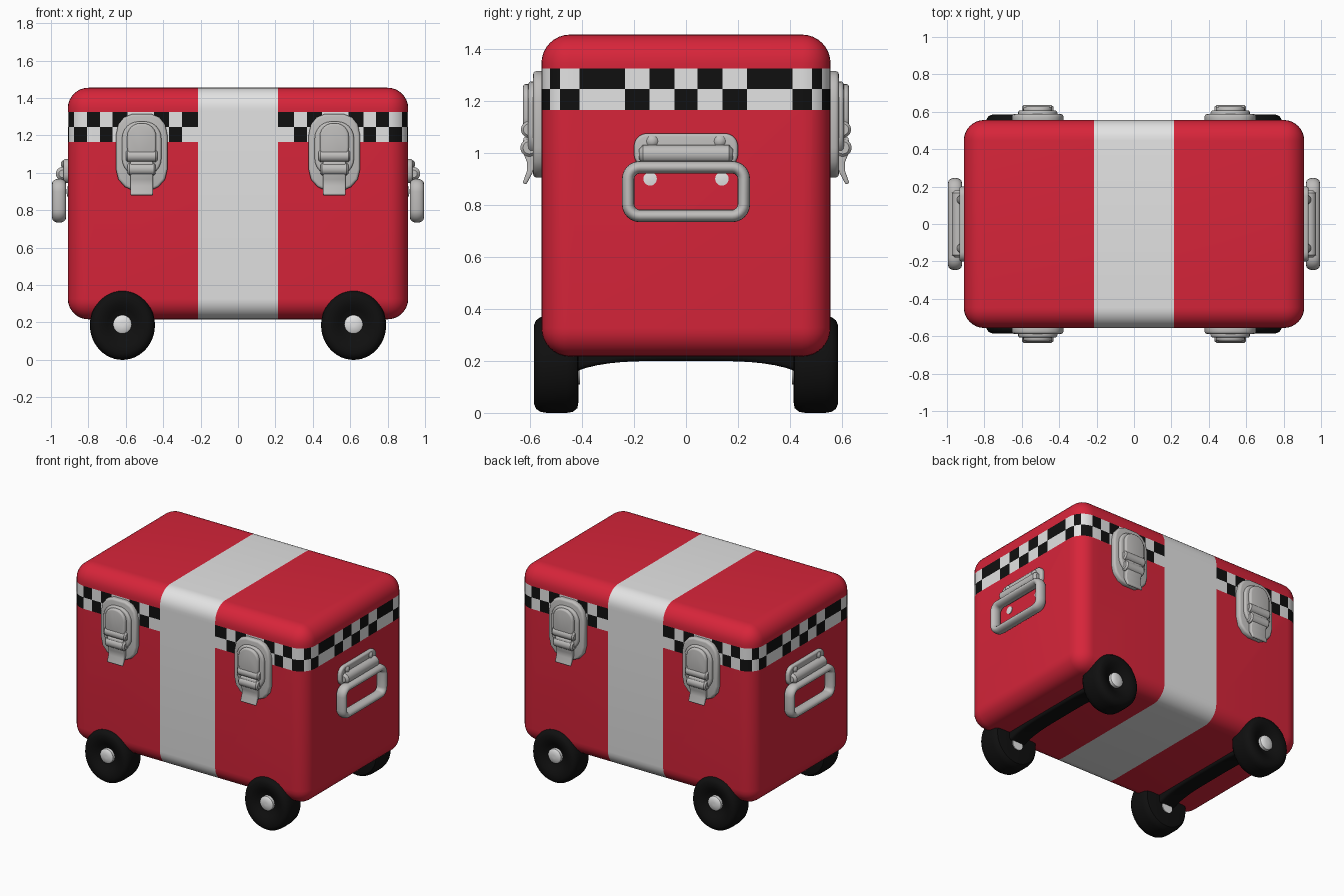
import bpy, bmesh, math
from mathutils import Vector

if "Cube" in bpy.data.objects:
    bpy.data.objects.remove(bpy.data.objects["Cube"])


def material(name, rgb):
    m = bpy.data.materials.new(name)
    m.diffuse_color = (*rgb, 1)
    m.use_nodes = True
    m.node_tree.nodes["Principled BSDF"].inputs["Base Color"].default_value = m.diffuse_color
    return m


RED = material("red", (0.68, 0.018, 0.042))
WHITE = material("white", (0.77, 0.77, 0.77))
BLACK = material("black", (0.005, 0.005, 0.005))
METAL = material("light_grey", (0.52, 0.51, 0.50))


def finish(name, bm, mats, bevel=0.0, mirror=""):
    """Soften the edges, make the object, mirror it and smooth it."""
    bmesh.ops.recalc_face_normals(bm, faces=bm.faces)
    if bevel:
        sharp = [e for e in bm.edges if e.calc_face_angle(0) > math.radians(40)]
        bmesh.ops.bevel(bm, geom=sharp, offset=bevel, segments=3, profile=0.5,
                        affect='EDGES', clamp_overlap=True)
    me = bpy.data.meshes.new(name)
    bm.to_mesh(me)
    bm.free()
    for m in mats:
        me.materials.append(m)
    ob = bpy.data.objects.new(name, me)
    bpy.context.collection.objects.link(ob)
    bpy.ops.object.select_all(action='DESELECT')
    ob.select_set(True)
    bpy.context.view_layer.objects.active = ob
    bpy.ops.object.shade_smooth_by_angle(angle=math.radians(38))
    if mirror:
        md = ob.modifiers.new("mirror", 'MIRROR')
        md.use_axis = ('x' in mirror, 'y' in mirror, False)
        md.use_mirror_merge = False
    return ob


def place(axis, a, b, t):
    """Point from the two in-plane coordinates and the one along the axis."""
    return Vector((t, a, b)) if axis == 'x' else Vector((a, t, b))


def prism(name, pts, axis, t0, t1, mat, bevel=0.0, mirror="xy"):
    bm = bmesh.new()
    lo = [bm.verts.new(place(axis, a, b, t0)) for a, b in pts]
    hi = [bm.verts.new(place(axis, a, b, t1)) for a, b in pts]
    bm.faces.new(lo)
    bm.faces.new(hi)
    n = len(pts)
    for i in range(n):
        j = (i + 1) % n
        bm.faces.new((lo[i], lo[j], hi[j], hi[i]))
    return finish(name, bm, [mat], bevel, mirror)


def lathe(name, profile, axis, ca, cb, mat, mirror="xy", sa=1.0, n=40):
    """Turn (radius, position) pairs about an axis through (ca, cb)."""
    bm = bmesh.new()
    rings = []
    for r, t in profile:
        rings.append([bm.verts.new(place(axis, ca + sa * r * math.cos(2 * math.pi * k / n),
                                         cb + r * math.sin(2 * math.pi * k / n), t))
                      for k in range(n)])
    for p, q in zip(rings, rings[1:]):
        for k in range(n):
            j = (k + 1) % n
            bm.faces.new((p[k], p[j], q[j], q[k]))
    bm.faces.new(rings[0])
    bm.faces.new(rings[-1])
    return finish(name, bm, [mat], 0, mirror)


def rounded(ca, cb, w, h, r, n=6):
    """Rounded rectangle as (a, b, outward a, outward b)."""
    out = []
    for q, (sx, sy) in enumerate(((1, 1), (-1, 1), (-1, -1), (1, -1))):
        for k in range(n + 1):
            t = (q + k / n) * math.pi / 2
            c, s = math.cos(t), math.sin(t)
            out.append((ca + sx * (w / 2 - r) + r * c, cb + sy * (h / 2 - r) + r * s, c, s))
    return out


def outline(*args):
    return [p[:2] for p in rounded(*args)]


# Body: rounded box with stripe and checker band cut into its faces
def cut(bm, faces, co, no):
    geom = set(faces)
    for f in faces:
        geom.update(f.edges)
        geom.update(f.verts)
    bmesh.ops.bisect_plane(bm, geom=list(geom), plane_co=co, plane_no=no)


Z0, Z1, Z2 = 1.165, 1.245, 1.325
STRIPE = 0.213
FRONT = (0.30, 0.37, 0.45, 0.59, 0.67, 0.738, 0.807)
SIDE = (0.045, 0.14, 0.235, 0.41, 0.485)

bm = bmesh.new()
bmesh.ops.create_cube(bm, size=1)
for v in bm.verts:
    v.co = Vector((v.co.x * 1.82, v.co.y * 1.112, 0.836 + v.co.z * 1.238))
bmesh.ops.bevel(bm, geom=bm.edges[:], offset=0.11, segments=8, profile=0.5, affect='EDGES')
for z in (Z0, Z1, Z2):
    cut(bm, bm.faces[:], (0, 0, z), (0, 0, 1))
for s in (-1, 1):
    cut(bm, bm.faces[:], (s * STRIPE, 0, 0), (1, 0, 0))


def in_band(f):
    return Z0 < f.calc_center_median().z < Z2


def is_side(f):
    return abs(f.normal.x) > abs(f.normal.y)


bm.normal_update()
for bounds, side, no in ((FRONT, False, (1, 0, 0)), (SIDE, True, (0, 1, 0))):
    for b in bounds:
        for s in (-1, 1):
            bm.normal_update()
            band = [f for f in bm.faces if in_band(f) and is_side(f) == side]
            cut(bm, band, Vector(no) * b * s, no)
bm.normal_update()
for f in bm.faces:
    c = f.calc_center_median()
    if abs(c.x) < STRIPE and not is_side(f):
        f.material_index = 1
    elif in_band(f):
        side = is_side(f)
        column = sum(b < abs(c.y if side else c.x) for b in (SIDE if side else FRONT))
        f.material_index = 1 + (column + (c.z < Z1) + (not side)) % 2
finish("body", bm, [RED, WHITE, BLACK])

# Wheels, hubs and arched axles
lathe("wheels", [(0.03, -0.545), (0.055, -0.548), (0.085, -0.565), (0.115, -0.581), (0.15, -0.585),
                 (0.17, -0.577), (0.182, -0.56), (0.186, -0.535), (0.186, -0.46), (0.182, -0.435),
                 (0.168, -0.418), (0.14, -0.413), (0.03, -0.413)],
      'y', -0.618, 0.186, BLACK, sa=0.935, n=48)
lathe("hubs", [(0.05, -0.54), (0.05, -0.568), (0.042, -0.575), (0.01, -0.577)],
      'y', -0.618, 0.19, WHITE, n=24)
lathe("inner_hubs", [(0.04, -0.42), (0.04, -0.408)], 'y', -0.618, 0.15, WHITE, n=20)
arch = [(y / 20 * 0.43, 0.2 - 0.042 * (y / 20) ** 4) for y in range(-20, 21, 2)]
prism("axles", arch + [(0.43, 0.27), (-0.43, 0.27)], 'x', 0.555, 0.68, BLACK, 0.015, "x")

# Latches: backing plate, raised frame, loop, rolls and lever
LX = 0.515
half = [(0.05, 1.315), (0.095, 1.297), (0.125, 1.26), (0.138, 1.2), (0.138, 1.02),
        (0.125, 0.965), (0.09, 0.925), (0.045, 0.905)]
plate = [(LX + a, z) for a, z in half] + [(LX - a, z) for a, z in reversed(half)]
prism("latch_plates", plate, 'y', -0.54, -0.588, METAL, 0.014)
prism("latch_frames", outline(LX, 1.13, 0.21, 0.29, 0.09), 'y', -0.56, -0.607, METAL, 0.012)
prism("latch_loops", outline(LX, 1.165, 0.155, 0.2, 0.07), 'y', -0.56, -0.627, METAL, 0.012)
for name, z, r, w in (("upper_rolls", 1.09, 0.032, 0.085), ("lower_rolls", 1.02, 0.034, 0.075)):
    lathe("latch_" + name, [(r * 0.7, LX - w), (r, LX - w + 0.01), (r, LX + w - 0.01),
                            (r * 0.7, LX + w)], 'x', -0.603, z, METAL, n=20)
lever = [(-0.57, 1.07), (-0.625, 1.06), (-0.63, 1.01), (-0.612, 0.965), (-0.612, 0.93),
         (-0.628, 0.885), (-0.615, 0.877), (-0.592, 0.92), (-0.575, 0.96)]
prism("latch_levers", lever, 'x', LX - 0.06, LX + 0.06, METAL, 0.006)

# Side handles: mounting bracket, hinge, rivets and swinging loop
prism("handle_brackets", outline(0, 1.01, 0.40, 0.13, 0.05), 'x', 0.89, 0.934, METAL, 0.012, "x")
lathe("handle_hinges", [(0.02, -0.18), (0.036, -0.165), (0.036, 0.165), (0.02, 0.18)],
      'y', 0.938, 0.995, METAL, "x", n=24)
lathe("handle_rivets", [(0.022, 0.92), (0.022, 0.936), (0.014, 0.944), (0.004, 0.946)],
      'x', 0.13, 1.045, METAL, n=16)
lathe("side_screws", [(0.026, 0.9), (0.026, 0.914), (0.01, 0.916)], 'x', 0.138, 0.9, WHITE, n=20)

bm = bmesh.new()
SEG = 16
rings = []
for y, z, ny, nz in rounded(0, 0.851, 0.445, 0.187, 0.045):
    ring = []
    for k in range(SEG):
        t = 2 * math.pi * k / SEG
        a = 0.024 * math.cos(t)
        ring.append(bm.verts.new((0.957 + 0.037 * math.sin(t), y + ny * a, z + nz * a)))
    rings.append(ring)
for i, p in enumerate(rings):
    q = rings[(i + 1) % len(rings)]
    for k in range(SEG):
        j = (k + 1) % SEG
        bm.faces.new((p[k], p[j], q[j], q[k]))
finish("handle_loops", bm, [METAL], 0, "x")
